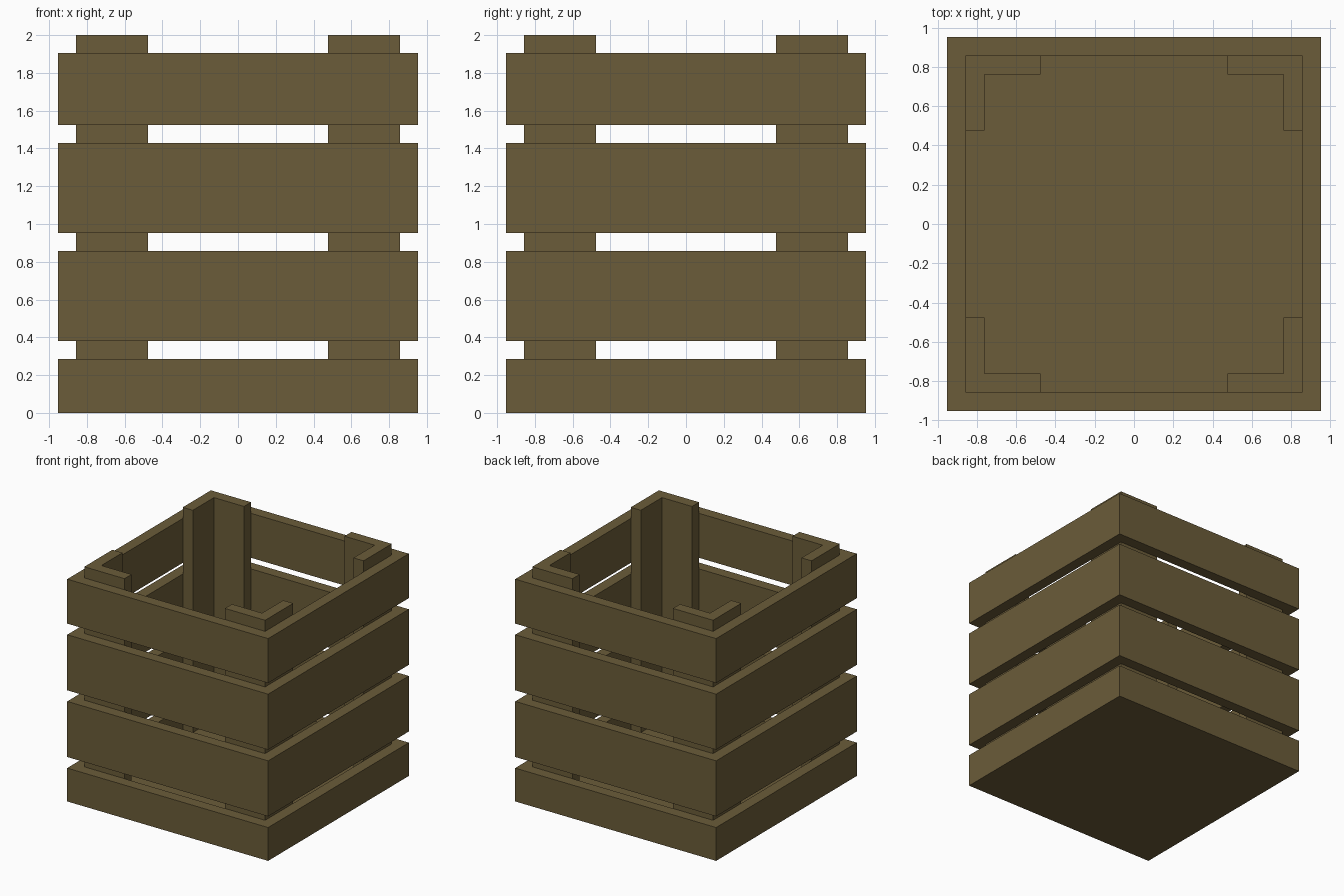
import bpy, bmesh

if "Cube" in bpy.data.objects:
    bpy.data.objects.remove(bpy.data.objects["Cube"], do_unlink=True)

U = 2 / 21            # plank thickness
OUT, INN = 10 * U, 9 * U

wood = bpy.data.materials.new("brown wood")
wood.use_nodes = True
COLOR = (0.147, 0.107, 0.041, 1)
wood.diffuse_color = COLOR
bsdf = wood.node_tree.nodes["Principled BSDF"]
bsdf.inputs["Base Color"].default_value = COLOR
bsdf.inputs["Roughness"].default_value = 0.9


def prism(name, outlines, z0, z1):
    """Extrude an outline, or the band between two matching outlines."""
    bm = bmesh.new()
    loops = [[bm.verts.new((x, y, z0)) for x, y in o] for o in outlines]
    if len(loops) == 1:
        faces = [bm.faces.new(loops[0])]
    else:
        a, b = loops
        n = len(a)
        faces = [bm.faces.new((a[i], a[(i + 1) % n], b[(i + 1) % n], b[i])) for i in range(n)]
    top = bmesh.ops.extrude_face_region(bm, geom=faces, use_keep_orig=True)["geom"]
    verts = [v for v in top if isinstance(v, bmesh.types.BMVert)]
    bmesh.ops.translate(bm, verts=verts, vec=(0, 0, z1 - z0))
    bmesh.ops.recalc_face_normals(bm, faces=bm.faces)
    # merge the mitred corners into flat, seamless rims
    bmesh.ops.recalc_face_normals(bm, faces=bm.faces)
    mesh = bpy.data.meshes.new(name)
    bm.to_mesh(mesh)
    bm.free()
    mesh.materials.append(wood)
    obj = bpy.data.objects.new(name, mesh)
    bpy.context.collection.objects.link(obj)
    return obj


def square(r):
    return [(-r, -r), (r, -r), (r, r), (-r, r)]


# Four slat rings around the crate
for name, z0, z1 in (("bottom_slats", 0, 3), ("lower_slats", 4, 9),
                     ("upper_slats", 10, 15), ("top_slats", 16, 20)):
    prism(name, [square(OUT), square(INN)], z0 * U, z1 * U)

# Floor panel inside the bottom ring
prism("floor", [square(INN)], 0, U)

# L-shaped corner posts
a, b, c = INN, 8 * U, 5 * U
ell = [(a, a), (c, a), (c, b), (b, b), (b, c), (a, c)]
for side, sx in (("left", 1), ("right", -1)):
    for end, sy in (("front", -1), ("back", 1)):
        prism(f"{end}_{side}_post", [[(x * sx, y * sy) for x, y in ell]], U, 21 * U)
